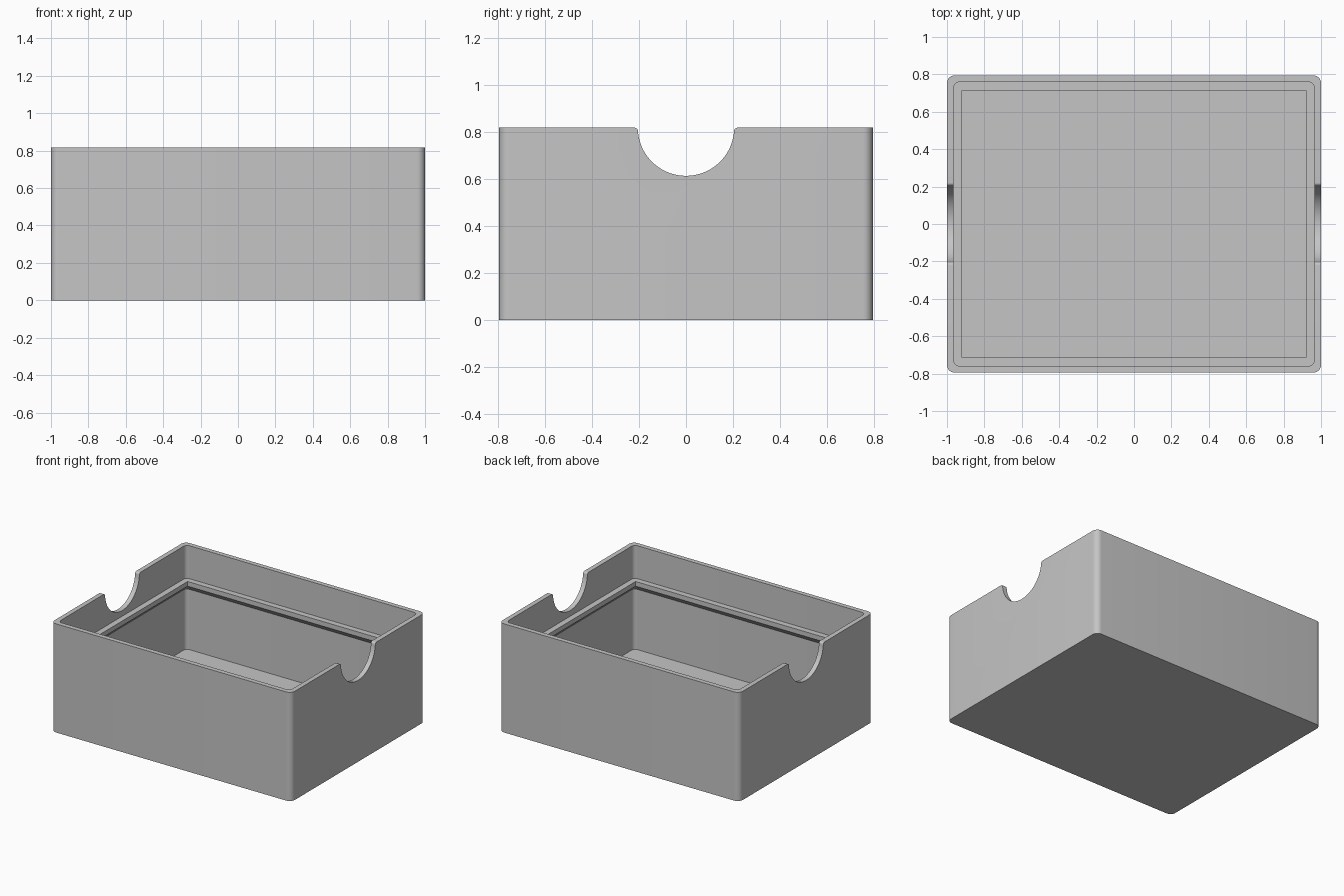
import bpy
import bmesh
from math import atan2, cos, hypot, pi, sin, sqrt

# Main sizes
HALF_X, HALF_Y, HEIGHT = 1.0, 0.795, 0.818
WALL, LEDGE = 0.036, 0.08        # inset of the inner wall and of the ledge lip
FLOOR = 0.036
NOTCH_R, FILLET = 0.205, 0.016
STEPS = 8

cube = bpy.data.objects.get("Cube")
if cube:
    bpy.data.objects.remove(cube, do_unlink=True)

grey = bpy.data.materials.new("plain grey")
grey.use_nodes = True
colour = (0.56, 0.56, 0.56, 1)
grey.diffuse_color = colour
grey.node_tree.nodes["Principled BSDF"].inputs["Base Color"].default_value = colour


def finish(bm, name):
    bmesh.ops.recalc_face_normals(bm, faces=bm.faces)
    mesh = bpy.data.meshes.new(name)
    bm.to_mesh(mesh)
    bm.free()
    mesh.materials.append(grey)
    obj = bpy.data.objects.new(name, mesh)
    bpy.context.collection.objects.link(obj)
    return obj


def rounded_ring(bm, inset, radius, z):
    """Loop of vertices round a rectangle with rounded corners."""
    ring = []
    for corner, (sx, sy) in enumerate(((1, 1), (-1, 1), (-1, -1), (1, -1))):
        cx, cy = sx * (HALF_X - inset - radius), sy * (HALF_Y - inset - radius)
        for i in range(STEPS + 1):
            a = (corner + i / STEPS) * pi / 2
            ring.append(bm.verts.new((cx + radius * cos(a), cy + radius * sin(a), z)))
    return ring


# Tray shell: outer wall, rim, inner wall, ledge with sloped underside, floor
sections = (
    (0, 0.042, 0),
    (0, 0.042, HEIGHT),
    (WALL, 0.03, HEIGHT),
    (WALL, 0.03, 0.57),
    (LEDGE, 0.003, 0.57),
    (LEDGE, 0.003, 0.535),
    (WALL, 0.03, 0.49),
    (WALL, 0.03, FLOOR),
)
bm = bmesh.new()
rings = [rounded_ring(bm, *s) for s in sections]
for low, high in zip(rings, rings[1:]):
    for i in range(len(low)):
        j = (i + 1) % len(low)
        bm.faces.new((low[i], low[j], high[j], high[i]))
bm.faces.new(rings[0])
bm.faces.new(rings[-1])
tray = finish(bm, "box_tray")

# Finger notch cutter: half circle with rounded shoulders, run through both ends
side = sqrt((NOTCH_R + FILLET) ** 2 - FILLET ** 2)
tilt = atan2(FILLET, side)
half = [(side, HEIGHT + 0.1)]
for i in range(STEPS + 1):
    a = pi / 2 + (pi / 2 - tilt) * i / STEPS
    half.append((side + FILLET * cos(a), HEIGHT - FILLET + FILLET * sin(a)))
arc_steps = 24
for i in range(1, arc_steps + 1):
    a = -tilt - (pi / 2 - tilt) * i / arc_steps
    half.append((NOTCH_R * cos(a), HEIGHT + NOTCH_R * sin(a)))
profile = half + [(-y, z) for y, z in reversed(half[:-1])]

bm = bmesh.new()
face = bm.faces.new([bm.verts.new((-1.2, y, z)) for y, z in profile])
grown = bmesh.ops.extrude_face_region(bm, geom=[face])
moved = [v for v in grown["geom"] if isinstance(v, bmesh.types.BMVert)]
bmesh.ops.translate(bm, verts=moved, vec=(2.4, 0, 0))
cutter = finish(bm, "notch_cutter")
cutter.hide_render = True

# Cut the notches and shade
cut = tray.modifiers.new("finger notches", "BOOLEAN")
cut.operation = "DIFFERENCE"
cut.solver = "EXACT"
cut.object = cutter
bpy.ops.object.select_all(action="DESELECT")
tray.select_set(True)
bpy.context.view_layer.objects.active = tray
bpy.ops.object.modifier_apply(modifier=cut.name)
bpy.data.objects.remove(cutter, do_unlink=True)
bpy.ops.object.shade_smooth_by_angle(angle=pi / 6)
